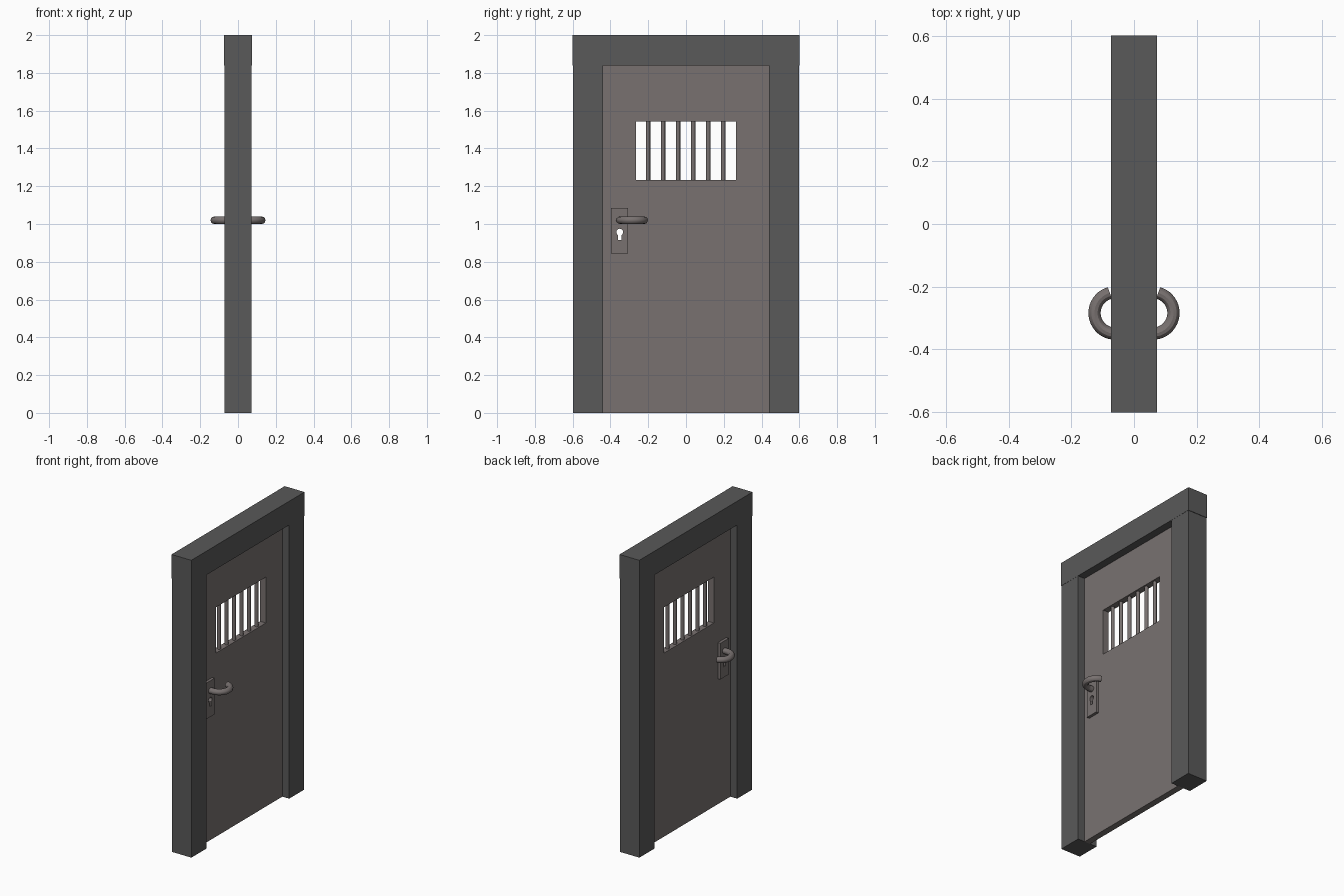
import bpy, bmesh, math
from math import sin, cos, radians

if "Cube" in bpy.data.objects:
    bpy.data.objects.remove(bpy.data.objects["Cube"])


def material(name, color):
    m = bpy.data.materials.new(name)
    m.diffuse_color = (*color, 1)
    m.use_nodes = True
    m.node_tree.nodes["Principled BSDF"].inputs["Base Color"].default_value = m.diffuse_color
    return m


FRAME = material("dark_frame", (0.10, 0.10, 0.10))
DOOR = material("door_grey", (0.19, 0.167, 0.163))


def link(name, bm, mat):
    bmesh.ops.recalc_face_normals(bm, faces=bm.faces)
    mesh = bpy.data.meshes.new(name)
    bm.to_mesh(mesh)
    bm.free()
    ob = bpy.data.objects.new(name, mesh)
    bpy.context.collection.objects.link(ob)
    if mat:
        mesh.materials.append(mat)
    return ob


def prism(name, profile, x0, x1, mat=None):
    """Extrude a (y, z) outline from x0 to x1."""
    bm = bmesh.new()
    face = bm.faces.new([bm.verts.new((x0, y, z)) for y, z in profile])
    ext = bmesh.ops.extrude_face_region(bm, geom=[face])["geom"]
    verts = [g for g in ext if isinstance(g, bmesh.types.BMVert)]
    bmesh.ops.translate(bm, verts=verts, vec=(x1 - x0, 0, 0))
    return link(name, bm, mat)


def box(name, x0, x1, y0, y1, z0, z1, mat=None):
    return prism(name, [(y0, z0), (y1, z0), (y1, z1), (y0, z1)], x0, x1, mat)


def activate(ob):
    bpy.ops.object.select_all(action='DESELECT')
    ob.select_set(True)
    bpy.context.view_layer.objects.active = ob


def cut(ob, cutter):
    activate(ob)
    mod = ob.modifiers.new("cut", 'BOOLEAN')
    mod.operation = 'DIFFERENCE'
    mod.solver = 'EXACT'
    mod.object = cutter
    bpy.ops.object.modifier_apply(modifier=mod.name)


def mirror_x(ob):
    ob.modifiers.new("mirror", 'MIRROR').use_axis = (True, False, False)


D = 0.0725        # half depth of the frame
T = 0.0215        # half thickness of the door leaf
LOCK_Y = -0.351

# Frame: two posts and a lintel
for side, name in ((-1, "left_post"), (1, "right_post")):
    y0, y1 = sorted((side * 0.44, side * 0.598))
    box(name, -D, D, y0, y1, 0, 1.84, FRAME)
box("lintel", -D - 0.001, D + 0.001, -0.601, 0.601, 1.84, 2.0, FRAME)

# Door leaf and lock plates
leaf = box("door_leaf", -T, T, -0.44, 0.44, 0, 1.84, DOOR)
plate = box("lock_plate", T, 0.040, -0.397, -0.307, 0.843, 1.086, DOOR)

# Cutters: window opening and keyhole through leaf and plates
window = box("window_cutter", -0.1, 0.1, -0.265, 0.265, 1.234, 1.542)
arc = [radians(-60 + 300 * i / 16) for i in range(17)]
outline = [(LOCK_Y + 0.018 * cos(a), 0.957 + 0.018 * sin(a)) for a in arc]
outline += [(LOCK_Y - 0.010, 0.914), (LOCK_Y + 0.010, 0.914)]
keyhole = prism("keyhole_cutter", outline, -0.1, 0.1)
cut(leaf, window)
cut(leaf, keyhole)
cut(plate, keyhole)
for c in (window, keyhole):
    bpy.data.objects.remove(c)
mirror_x(plate)

# Window bars
for i in range(6):
    bpy.ops.mesh.primitive_cylinder_add(
        vertices=16, radius=0.0115, depth=0.32,
        location=(0, (i - 2.5) * 0.0795 - 0.002, 1.388))
    bar = bpy.context.object
    bar.name = f"window_bar_{i + 1}"
    bar.data.materials.append(DOOR)
    bpy.ops.object.shade_smooth_by_angle()

# Curved handles: a straight stem out of the plate, then a ring-like arc
cx, cy, R = 0.06, -0.284, 0.066
path = [(0.03, cy - R)]
for i in range(21):
    a = radians(-90 + 165 * i / 20)
    path.append((cx + R * cos(a), cy + R * sin(a)))
curve = bpy.data.curves.new("handle", 'CURVE')
curve.dimensions = '3D'
curve.bevel_depth = 0.0195
curve.bevel_resolution = 4
curve.use_fill_caps = True
spline = curve.splines.new('POLY')
spline.points.add(len(path) - 1)
for p, (x, y) in zip(spline.points, path):
    p.co = (x, y, 1.02, 1)
handle = bpy.data.objects.new("handle", curve)
bpy.context.collection.objects.link(handle)
activate(handle)
bpy.ops.object.convert(target='MESH')
handle = bpy.context.object
handle.data.materials.clear()
handle.data.materials.append(DOOR)
bpy.ops.object.shade_smooth_by_angle()
mirror_x(handle)
